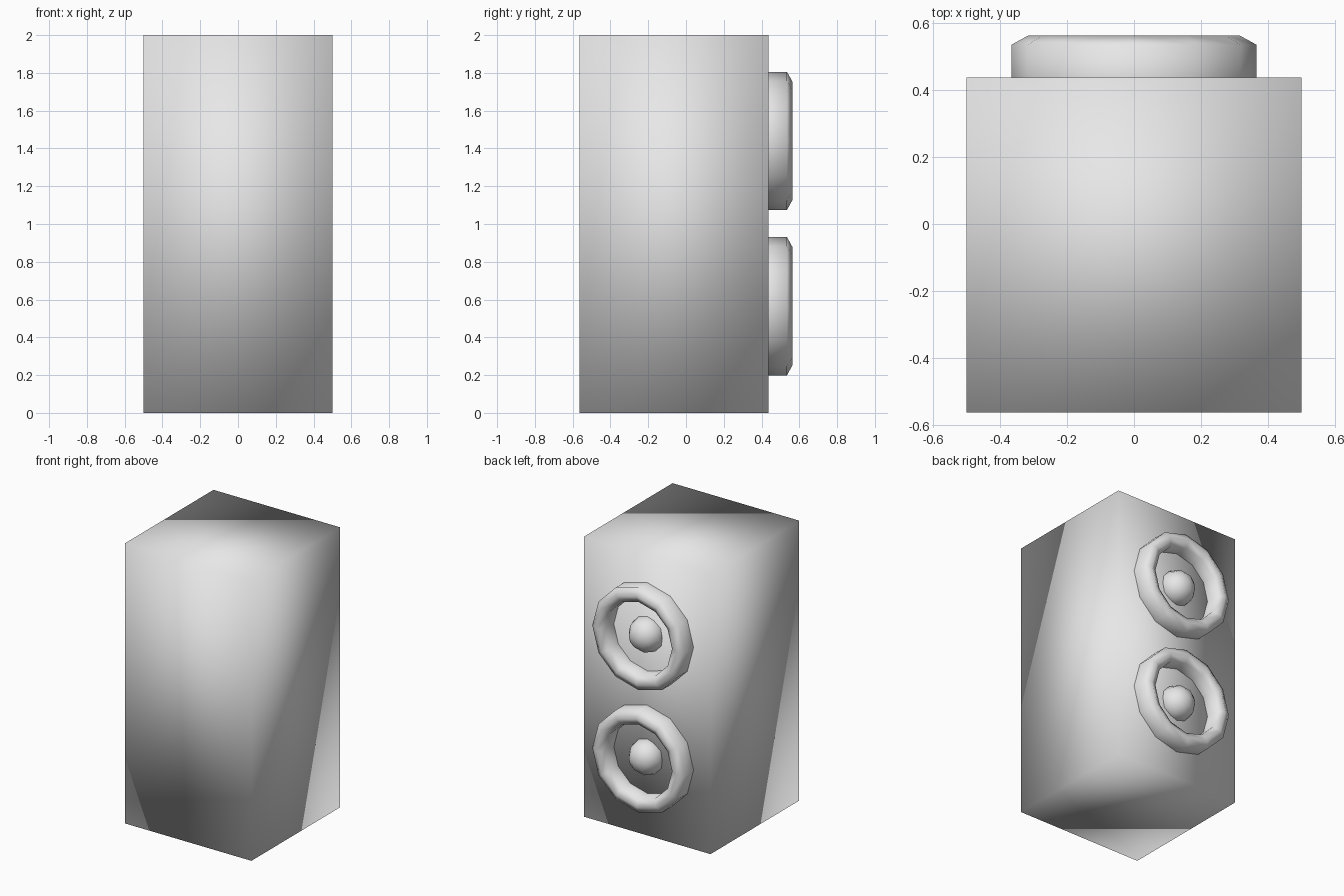
import bpy, bmesh
from math import sin, cos, tau
from mathutils import Matrix, Vector

cube = bpy.data.objects.get("Cube")
if cube:
    bpy.data.objects.remove(cube, do_unlink=True)

BACK = 0.4375             # plane of the face that carries the drivers
DEPTH = 0.125             # how far the drivers stand out

grey = bpy.data.materials.new("plain grey")
grey.use_nodes = True
colour = (0.8, 0.8, 0.8, 1)
grey.diffuse_color = colour
grey.node_tree.nodes["Principled BSDF"].inputs["Base Color"].default_value = colour


def finish(name, bm, location):
    """Turn a bmesh into a smooth-shaded object."""
    bmesh.ops.recalc_face_normals(bm, faces=bm.faces)
    for face in bm.faces:
        face.smooth = True
    mesh = bpy.data.meshes.new(name)
    bm.to_mesh(mesh)
    bm.free()
    mesh.materials.append(grey)
    obj = bpy.data.objects.new(name, mesh)
    obj.location = location
    bpy.context.collection.objects.link(obj)


def cabinet():
    bm = bmesh.new()
    bmesh.ops.create_cube(bm, size=1, matrix=Matrix.Diagonal((1, 1, 2, 1)))
    finish("cabinet", bm, (0, BACK - 0.5, 1))


def ring(name, z, sides=12):
    """Ring with flat walls and a chamfered crest, half sunk in the cabinet."""
    middle, half, wall = 0.315, 0.051, 0.097
    profile = [(middle + half, -wall), (middle + half, wall), (middle, DEPTH),
               (middle - half, wall), (middle - half, -wall), (middle, -DEPTH)]
    bm = bmesh.new()
    loops = []
    for i in range(sides):
        a = tau * i / sides
        loops.append([bm.verts.new(Vector((r * cos(a), y, r * sin(a)))) for r, y in profile])
    count = len(profile)
    for i in range(sides):
        here, there = loops[i], loops[(i + 1) % sides]
        for j in range(count):
            k = (j + 1) % count
            bm.faces.new((here[j], here[k], there[k], there[j]))
    finish(name, bm, (0, BACK, z))


def dome(name, z):
    bm = bmesh.new()
    bmesh.ops.create_icosphere(bm, subdivisions=2, radius=DEPTH)
    finish(name, bm, (0, BACK, z))


cabinet()
for level, z in (("lower", 0.565), ("upper", 1.44)):
    ring(level + "_driver_ring", z)
    dome(level + "_driver_dome", z)
